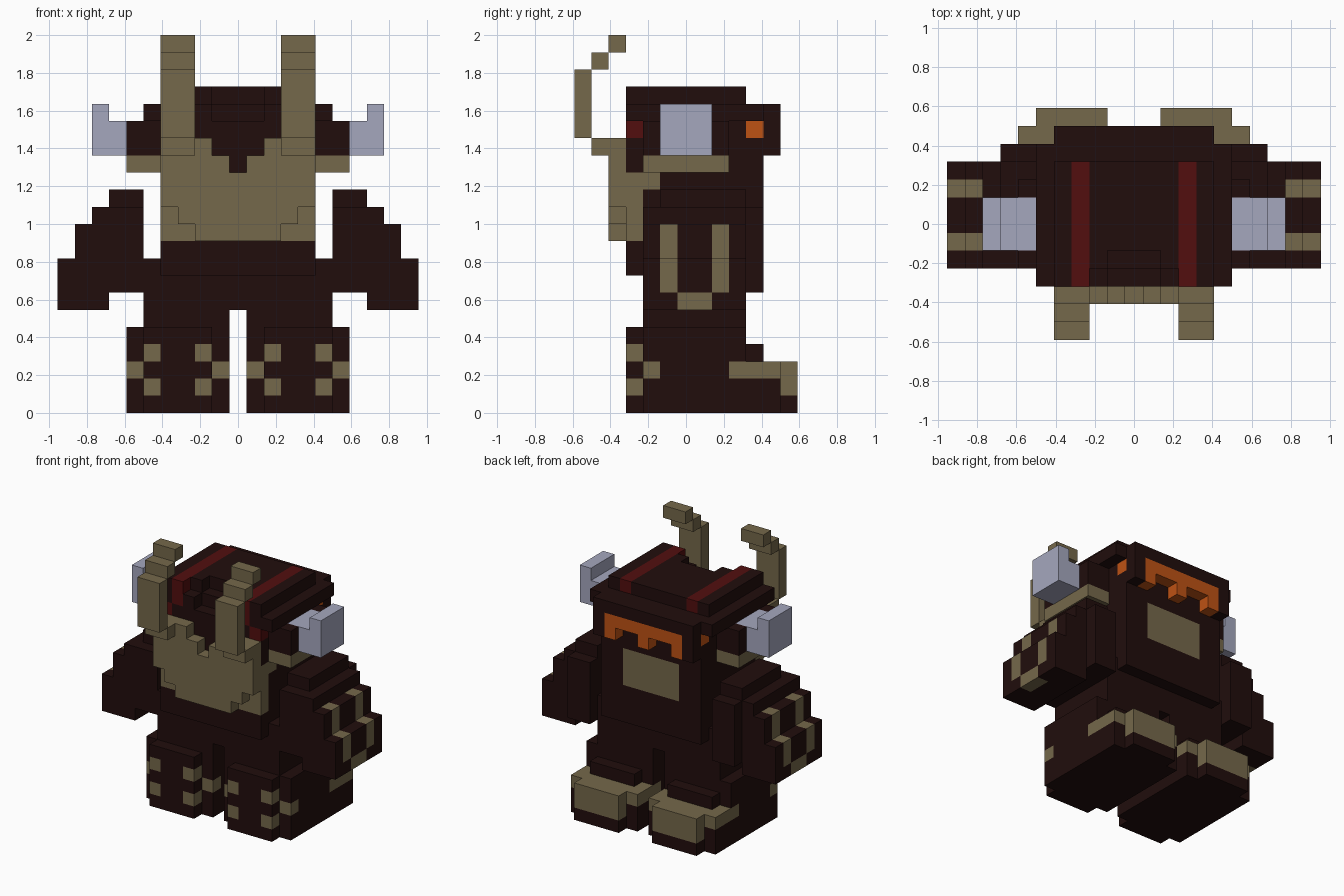
import bpy, bmesh
from mathutils import Vector

cube = bpy.data.objects.get("Cube")
if cube:
    bpy.data.objects.remove(cube, do_unlink=True)

UNIT = 1 / 11   # size of one block
COLOURS = {
    "dark_maroon": (0.015, 0.004, 0.0037),
    "tan": (0.178, 0.138, 0.069),
    "silver": (0.376, 0.386, 0.515),
    "deep_red": (0.085, 0.0045, 0.0045),
    "orange": (0.515, 0.084, 0.007),
}
DARK, TAN, SILVER, RED, ORANGE = range(len(COLOURS))

materials = []
for label, rgb in COLOURS.items():
    mat = bpy.data.materials.new(label)
    mat.use_nodes = True
    mat.diffuse_color = (*rgb, 1)
    shader = mat.node_tree.nodes["Principled BSDF"]
    shader.inputs["Base Color"].default_value = (*rgb, 1)
    shader.inputs["Roughness"].default_value = 0.9
    materials.append(mat)

cells = {}      # block position -> (part name, colour)


def box(part, colour, x, y, z):
    """Fill an inclusive range of blocks, mirrored across the middle."""
    for i in range(x[0], x[1] + 1):
        for j in range(y[0], y[1] + 1):
            for k in range(z[0], z[1] + 1):
                for side in (i, -i):
                    cells[side, j, k] = (part, colour)


def carve(x, y, z):
    box(None, None, x, y, z)


# Legs with rounded fronts and studs
box("legs", DARK, (1, 6), (-2, 3), (0, 4))
box("legs", DARK, (2, 5), (-3, -3), (0, 4))
box("legs", DARK, (1, 5), (-2, 3), (5, 5))
for height in (1, 3):
    for across in (2, 5):
        box("legs", TAN, (across, across), (-3, -3), (height, height))
for across in (1, 6):
    box("legs", TAN, (across, across), (-2, -2), (2, 2))

# Boots with pale toe caps
box("boots", DARK, (1, 6), (4, 5), (0, 1))
box("boots", DARK, (2, 5), (6, 6), (0, 0))
box("boots", TAN, (1, 6), (4, 5), (2, 2))
box("boots", TAN, (2, 5), (6, 6), (1, 2))
box("boots", TAN, (1, 6), (3, 3), (2, 2))
box("boots", DARK, (2, 5), (3, 4), (3, 3))

# Torso, hips and back panel
box("torso", DARK, (0, 5), (-2, 3), (6, 8))
box("torso", DARK, (0, 4), (-2, 3), (9, 14))
box("torso", DARK, (0, 4), (-3, -3), (8, 14))
box("torso", DARK, (0, 4), (4, 4), (8, 14))
box("torso", TAN, (0, 2), (4, 4), (11, 13))

# Bib with stepped lower corners and a notched top
box("bib", TAN, (0, 4), (-3, -3), (10, 13))
box("bib", TAN, (4, 4), (-2, -2), (13, 13))
box("bib", TAN, (0, 4), (-4, -4), (10, 13))
box("bib", TAN, (1, 4), (-4, -4), (14, 14))
box("bib", TAN, (2, 4), (-4, -4), (15, 15))
carve((4, 4), (-4, -4), (10, 11))
carve((3, 3), (-4, -4), (10, 10))

# Curved tusks rising from the bib
box("tusks", TAN, (3, 4), (-5, -5), (15, 15))
box("tusks", TAN, (3, 4), (-6, -6), (16, 19))
box("tusks", TAN, (3, 4), (-5, -5), (20, 20))
box("tusks", TAN, (3, 4), (-4, -4), (21, 21))

# Arms stepping down from the shoulder to the fist
box("arms", DARK, (6, 7), (-2, 4), (7, 11))
box("arms", DARK, (6, 7), (-1, 3), (12, 12))
box("arms", DARK, (8, 8), (-2, 3), (6, 11))
box("arms", DARK, (9, 9), (-2, 3), (6, 10))
box("arms", DARK, (10, 10), (-2, 3), (6, 8))
for stripe in (-1, 2):
    box("arms", TAN, (9, 9), (stripe, stripe), (7, 10))
    box("arms", TAN, (10, 10), (stripe, stripe), (7, 8))
box("arms", TAN, (10, 10), (0, 1), (6, 6))

# Head, rim, crown and central notch
box("head", DARK, (0, 4), (-3, 4), (15, 16))
box("head", DARK, (0, 5), (-3, 4), (17, 17))
box("head", DARK, (0, 4), (5, 5), (15, 17))
box("head", DARK, (0, 4), (-3, 3), (18, 18))
box("head", RED, (3, 3), (-3, 3), (18, 18))
box("head", RED, (3, 3), (-3, -3), (17, 17))
box("head", RED, (4, 4), (-3, -3), (16, 16))
box("head", ORANGE, (4, 4), (4, 4), (16, 16))
carve((0, 2), (-3, -3), (18, 18))
carve((0, 1), (-2, -2), (18, 18))
carve((0, 1), (-3, -3), (17, 17))

# Visor with two openings
box("visor", ORANGE, (0, 3), (5, 5), (15, 16))
carve((1, 2), (5, 5), (15, 15))

# Side mounts, collar and upturned silver horns
box("collar", TAN, (5, 6), (-2, 2), (14, 14))
box("ear_mounts", DARK, (5, 6), (-2, 2), (15, 16))
box("side_horns", SILVER, (6, 8), (-1, 1), (15, 16))
box("side_horns", SILVER, (8, 8), (-1, 1), (17, 17))

# Keep filled blocks and skin each part with its exposed faces
cells = {pos: data for pos, data in cells.items() if data[0]}
AXES = [Vector(v) for v in ((1, 0, 0), (0, 1, 0), (0, 0, 1))]
for part in sorted({data[0] for data in cells.values()}):
    bm = bmesh.new()
    for pos, (owner, colour) in cells.items():
        if owner != part:
            continue
        centre = Vector(pos) + AXES[2] / 2
        for a in range(3):
            for sign in (1, -1):
                normal = AXES[a] * sign
                if tuple(int(n) for n in Vector(pos) + normal) in cells:
                    continue
                u = AXES[(a + 1) % 3] / 2
                v = AXES[(a + 2) % 3] / 2 * sign
                mid = centre + normal / 2
                corners = (mid - u - v, mid + u - v, mid + u + v, mid - u + v)
                face = bm.faces.new([bm.verts.new(c * UNIT) for c in corners])
                face.material_index = colour
    bmesh.ops.remove_doubles(bm, verts=bm.verts, dist=UNIT / 100)
    mesh = bpy.data.meshes.new(part)
    bm.to_mesh(mesh)
    bm.free()
    for mat in materials:
        mesh.materials.append(mat)
    bpy.context.collection.objects.link(bpy.data.objects.new(part, mesh))
